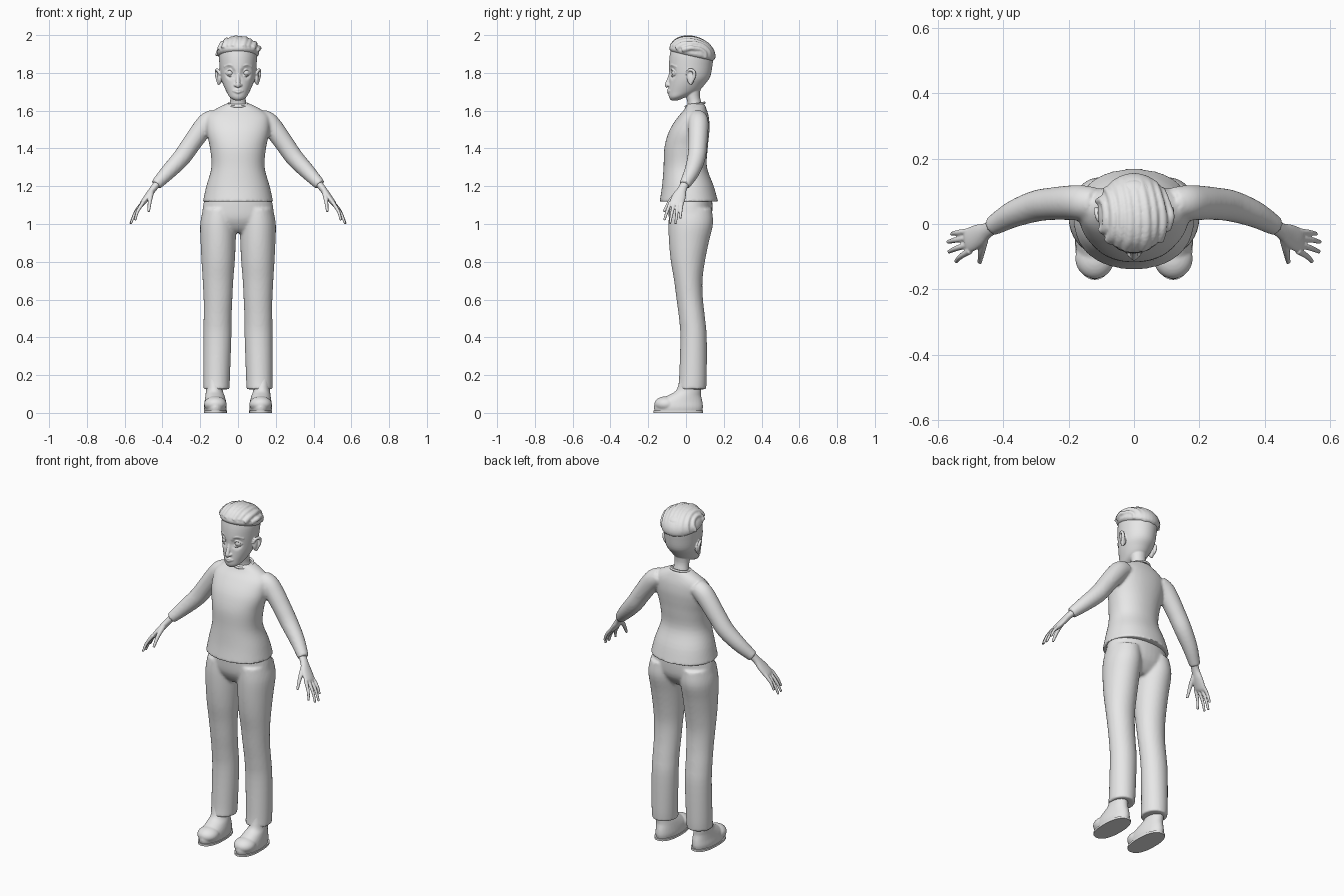
import bpy, bmesh, math
from mathutils import Vector, Matrix

cube = bpy.data.objects.get("Cube")
if cube:
    bpy.data.objects.remove(cube, do_unlink=True)

GREY = (0.8, 0.8, 0.8, 1)
mat = bpy.data.materials.new("plain grey")
mat.use_nodes = True
mat.diffuse_color = GREY
mat.node_tree.nodes["Principled BSDF"].inputs["Base Color"].default_value = GREY

X, Y, Z = Vector((1, 0, 0)), Vector((0, 1, 0)), Vector((0, 0, 1))


def spline(secs, steps=4):
    """Smooth curve through sections (x, y, z, radius a, radius b)."""
    s = [Vector(q) for q in secs]
    s = [s[0] * 2 - s[1]] + s + [s[-1] * 2 - s[-2]]
    out = []
    for i in range(1, len(s) - 2):
        p, q, r, w = s[i - 1:i + 3]
        for k in range(steps):
            t = k / steps
            out.append(0.5 * (2 * q + (r - p) * t + (2 * p - 5 * q + 4 * r - w) * t**2
                              + (3 * q - p - 3 * r + w) * t**3))
    return out + [s[-2]]


def loft(bm, secs, flat=False, ref=Y, n=24, power=1.0, m=None):
    """Closed skin over elliptical rings; flat keeps every ring level."""
    pts = spline(secs)
    m = m or Matrix()
    rings = []
    for i, p in enumerate(pts):
        t = Z if flat else (pts[min(i + 1, len(pts) - 1)].xyz - pts[max(i - 1, 0)].xyz).normalized()
        u = ref.cross(t).normalized()
        v = t.cross(u)
        ring = []
        for k in range(n):
            a = math.tau * k / n
            c, s = math.cos(a), math.sin(a)
            c = math.copysign(abs(c)**power, c) * max(p[3], 0.003)
            s = math.copysign(abs(s)**power, s) * max(p[4], 0.003)
            ring.append(bm.verts.new(m @ (p.xyz + u * c + v * s)))
        rings.append(ring)
    for r0, r1 in zip(rings, rings[1:]):
        for k in range(n):
            bm.faces.new((r0[k], r0[k - 1], r1[k - 1], r1[k]))
    bm.faces.new(rings[0])
    bm.faces.new(rings[-1])


def tube(bm, pts, r0, r1=None, **kw):
    r1 = r0 if r1 is None else r1
    last = len(pts) - 1
    radii = [r0 + (r1 - r0) * i / last for i in range(last + 1)]
    loft(bm, [(*p, r, r) for p, r in zip(pts, radii)], n=12, **kw)


def ball(bm, at, size):
    m = Matrix.Translation(at) @ Matrix.Diagonal((*size, 1))
    return bmesh.ops.create_uvsphere(bm, u_segments=32, v_segments=20, radius=1, matrix=m)["verts"]


def mirror(bm):
    copy = bmesh.ops.duplicate(bm, geom=bm.verts[:] + bm.edges[:] + bm.faces[:])["geom"]
    for v in copy:
        if isinstance(v, bmesh.types.BMVert):
            v.co.x *= -1


def finish(bm, name, voxel=None, smooth=4):
    bmesh.ops.recalc_face_normals(bm, faces=bm.faces[:])
    me = bpy.data.meshes.new(name)
    bm.to_mesh(me)
    bm.free()
    me.materials.append(mat)
    ob = bpy.data.objects.new(name, me)
    bpy.context.collection.objects.link(ob)
    if voxel:
        rm = ob.modifiers.new("blend", 'REMESH')
        rm.mode, rm.voxel_size, rm.use_smooth_shade = 'VOXEL', voxel, True
        sm = ob.modifiers.new("soften", 'SMOOTH')
        sm.factor, sm.iterations = 0.5, smooth
    else:
        bpy.ops.object.select_all(action='DESELECT')
        ob.select_set(True)
        bpy.context.view_layer.objects.active = ob
        bpy.ops.object.shade_smooth_by_angle(angle=math.radians(40))
    return ob


# Sweater: sleeves mirrored, then torso
bm = bmesh.new()
tube_arm = [(.12, .062, 1.56, .05), (.16, .065, 1.538, .054), (.2, .065, 1.49, .053), (.25, .062, 1.42, .05),
            (.3, .055, 1.35, .048), (.37, .03, 1.275, .041), (.435, -.007, 1.207, .03)]
loft(bm, [(*p, p[3]) for p in tube_arm])
mirror(bm)
loft(bm, [(0, .015, 1.118, .186, .155), (0, .01, 1.2, .168, .137), (0, -.004, 1.3, .141, .115),
          (0, 0, 1.4, .148, .115), (0, .012, 1.47, .163, .11), (0, .025, 1.52, .168, .1),
          (0, .04, 1.57, .163, .08), (0, .05, 1.605, .125, .06), (0, .052, 1.637, .062, .045)],
     flat=True, n=48, power=.92)
finish(bm, "sweater", .008)

# Collar band around the neck
bm = bmesh.new()
ring = [(.056 * math.cos(a), .048 + .05 * math.sin(a), 1.632 + .01 * math.sin(a))
        for a in [math.tau * i / 16 for i in range(17)]]
tube(bm, ring, .007, ref=Z)
finish(bm, "collar", .004)

# Trousers: legs mirrored, then hips
bm = bmesh.new()
loft(bm, [(.1, .025, 1.08, .085, .112), (.105, .025, 1, .095, .118), (.105, .015, .9, .093, .105),
          (.105, .01, .8, .088, .09), (.106, .012, .7, .081, .075), (.106, .02, .6, .076, .07),
          (.108, .032, .5, .074, .069), (.109, .04, .4, .074, .07), (.113, .037, .2, .071, .073),
          (.114, .032, .125, .069, .075)], flat=True, n=32)
mirror(bm)
loft(bm, [(0, .02, 1.15, .172, .115), (0, .022, 1.1, .184, .118), (0, .022, 1.03, .19, .112),
          (0, .02, .98, .16, .085), (0, .02, .955, .08, .06)], flat=True, n=40, power=.95)
finish(bm, "trousers", .008)

# Shoes and soles
bm = bmesh.new()
loft(bm, [(.12, -.04, .002, .056, .124), (.12, -.04, .03, .06, .13), (.12, -.035, .06, .057, .122),
          (.122, -.01, .09, .051, .09), (.125, .012, .115, .045, .068), (.128, .02, .15, .042, .06),
          (.13, .025, .2, .04, .055)], flat=True, n=32)
ball(bm, (.12, -.105, .046), (.06, .063, .042))
mirror(bm)
finish(bm, "shoes", .005)
bm = bmesh.new()
loft(bm, [(.12, -.04, z, .061, .131) for z in (0, .012)], flat=True, n=40, power=.85)
mirror(bm)
finish(bm, "soles")

# Hands: palm, four fingers, thumb
bm = bmesh.new()
loft(bm, [(.42, 0, 1.222, .02, .024), (.45, -.02, 1.185, .018, .024), (.475, -.035, 1.15, .017, .035),
          (.505, -.05, 1.11, .014, .038), (.515, -.055, 1.095, .008, .03)])
tips = [(.558, -.03, 1.03), (.57, -.055, 1.0), (.567, -.085, 1.003), (.545, -.115, 1.02)]
for i, tip in enumerate(tips):
    root = Vector((.502, -.022 - .02 * i, 1.115))
    mid = root.lerp(Vector(tip), .55) + Vector((.006, 0, .004))
    tube(bm, [root, mid, tip], .0105, .0065)
tube(bm, [(.46, -.045, 1.165), (.467, -.085, 1.12), (.473, -.118, 1.065)], .015, .007, ref=X)
mirror(bm)
finish(bm, "hands", .0035, 3)

# Head: face features mirrored, then skull and neck
bm = bmesh.new()
ball(bm, (.013, -.09, 1.735), (.009, .012, .008))
tube(bm, [(.018, -.082, 1.832), (.045, -.076, 1.843), (.075, -.05, 1.832)], .005, .003)
for rise in (.017, -.016):
    tube(bm, [(.02, -.066, 1.797), (.042, -.074, 1.8 + rise), (.066, -.052, 1.802)], .0045)
ball(bm, (.098, .025, 1.775), (.012, .02, .036))
tube(bm, [(.094, .005, 1.79), (.108, .015, 1.815), (.115, .04, 1.81), (.112, .043, 1.78),
          (.1, .022, 1.74)], .008, .009, ref=X)
mirror(bm)
tube(bm, [(0, -.077, 1.805), (0, -.088, 1.77), (0, -.1, 1.738), (0, -.094, 1.73)], .009, .014, ref=X)
for z, r in ((1.71, .006), (1.698, .0065)):
    tube(bm, [(-.025, -.082, 1.705), (0, -.095, z), (.025, -.082, 1.705)], r)
loft(bm, [(0, .05, 1.6, .055, .04), (0, .045, 1.64, .043, .037), (0, .036, 1.68, .042, .038),
          (0, .03, 1.74, .05, .05)], flat=True)
face_start = len(bm.verts)
loft(bm, [(0, -.06, 1.655, .02, .02), (0, -.045, 1.672, .044, .045), (0, -.015, 1.7, .061, .078),
          (0, .005, 1.74, .079, .095), (0, .02, 1.78, .091, .108), (0, .025, 1.84, .098, .115),
          (0, .03, 1.9, .1, .115), (0, .03, 1.95, .085, .1), (0, .03, 1.975, .05, .06)],
     flat=True, n=64)
bm.verts.ensure_lookup_table()
for v in bm.verts[face_start:]:          # eye sockets
    for side in (-1, 1):
        d = (v.co - Vector((side * .042, -.073, 1.8))).length / .036
        if d < 1:
            v.co.y += .014 * (1 - d * d)
finish(bm, "head", .0035, 3)

bm = bmesh.new()
ball(bm, (.042, -.055, 1.8), (.021, .021, .021))
mirror(bm)
finish(bm, "eyes")

# Hair: tilted cap with swept-back locks
bm = bmesh.new()
tilt = Matrix.Translation((0, .033, 1.905)) @ Matrix.Rotation(math.radians(-13), 4, 'X')
RX, RY, RZ = .112, .125, .086
for v in ball(bm, (0, 0, 0), (RX, RY, RZ)):
    if v.co.z < 0:
        v.co.z *= .45
    v.co = tilt @ v.co
for i in range(9):
    x = (i - 4) * .0245
    path = []
    for k in range(7):
        a = math.radians(8 + 31 * k - 4 * (i % 2))
        sway = x + .014 * math.sin(k * .8)
        w = math.sqrt(max(.12, 1 - (sway / RX)**2)) * .9
        path.append((sway, -RY * w * math.cos(a), RZ * w * math.sin(a)))
    tube(bm, path, .019 if i % 2 else .015, .009, ref=X, m=tilt)
finish(bm, "hair", .005, 3)
